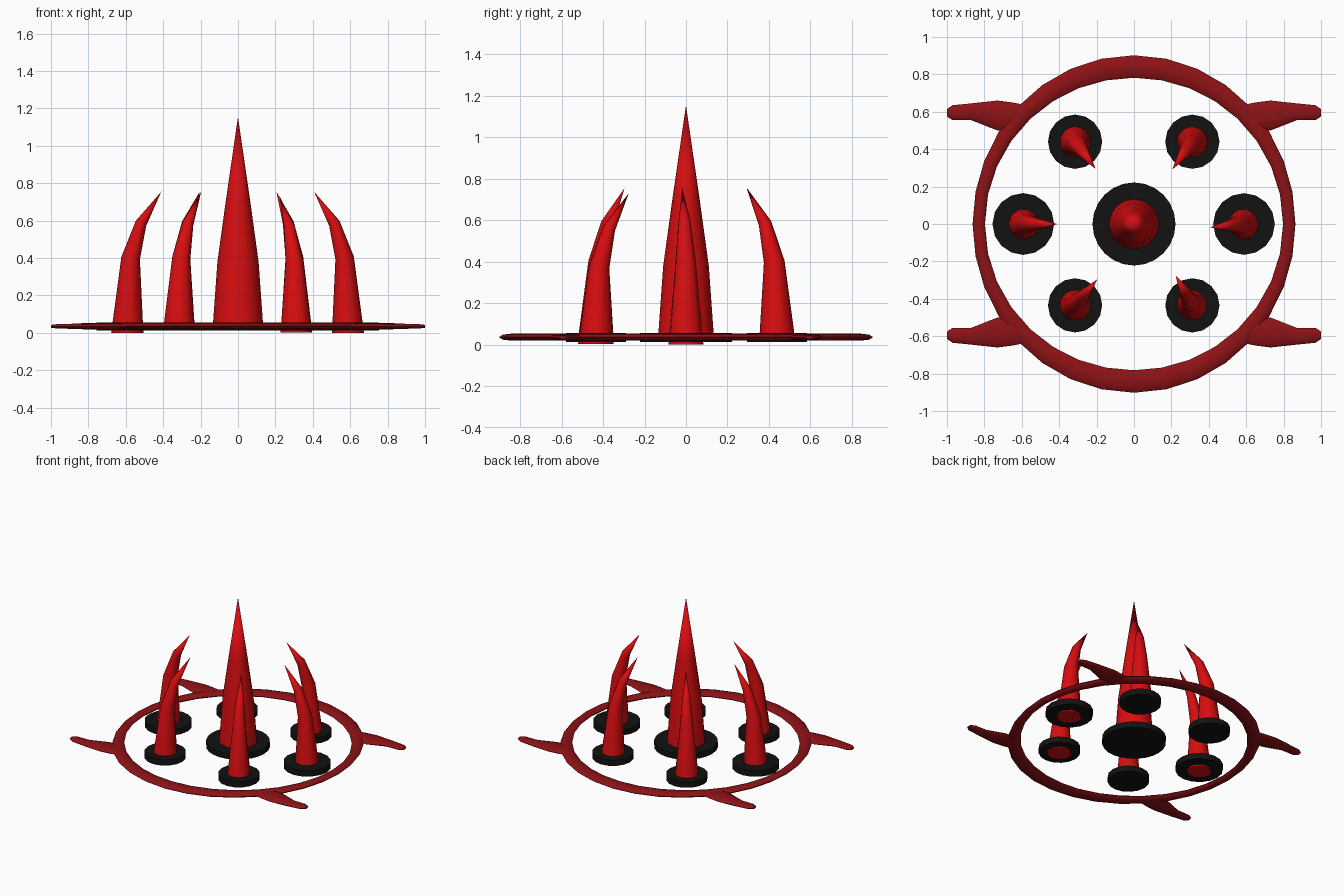
import bpy, bmesh, math
from mathutils import Vector

if "Cube" in bpy.data.objects:
    bpy.data.objects.remove(bpy.data.objects["Cube"])


def material(name, rgb):
    m = bpy.data.materials.new(name)
    m.diffuse_color = (*rgb, 1)
    m.use_nodes = True
    m.node_tree.nodes["Principled BSDF"].inputs["Base Color"].default_value = m.diffuse_color
    return m


BRIGHT = material("bright_red", (0.68, 0.004, 0.005))
DARK = material("dark_red", (0.27, 0.006, 0.008))
BLACK = material("black", (0.006, 0.006, 0.006))


def oval(centre, u, v, sides):
    """Closed loop of points around centre, spanned by half-axes u and v."""
    return [centre + u * math.cos(2 * math.pi * i / sides) + v * math.sin(2 * math.pi * i / sides)
            for i in range(sides)]


def loft(name, loops, mat, closed=False, angle=40):
    """Skin a row of point loops; the row is capped unless it closes on itself."""
    bm = bmesh.new()
    rows = [[bm.verts.new(p) for p in loop] for loop in loops]
    n = len(rows[0])
    pairs = list(zip(rows, rows[1:])) + ([(rows[-1], rows[0])] if closed else [])
    for a, b in pairs:
        for i in range(n):
            j = (i + 1) % n
            bm.faces.new((a[i], a[j], b[j], b[i]))
    if not closed:
        bm.faces.new(rows[0])
        bm.faces.new(rows[-1])
    bmesh.ops.remove_doubles(bm, verts=bm.verts, dist=0.0005)
    bmesh.ops.recalc_face_normals(bm, faces=bm.faces)
    me = bpy.data.meshes.new(name)
    bm.to_mesh(me)
    bm.free()
    me.materials.append(mat)
    ob = bpy.data.objects.new(name, me)
    bpy.context.collection.objects.link(ob)
    bpy.ops.object.select_all(action='DESELECT')
    ob.select_set(True)
    bpy.context.view_layer.objects.active = ob
    bpy.ops.object.shade_smooth_by_angle(angle=math.radians(angle))
    return ob


X, Y, Z = Vector((1, 0, 0)), Vector((0, 1, 0)), Vector((0, 0, 1))


def disc(name, x, y, radius, sides):
    loft(name, [oval(Vector((x, y, z)), X * radius, Y * radius, sides)
                for z in (0.012, 0.056)], BLACK)


# flat outer ring, wider at front and back than at the sides
loops = []
for i in range(32):
    a = 2 * math.pi * i / 32
    out = Vector((math.cos(a), math.sin(a), 0))
    s = math.sin(a) ** 2
    centre = Vector((0.83 * out.x, 0.842 * out.y, 0.036))
    loops.append(oval(centre, out * (0.033 + 0.027 * s), Z * 0.017, 8))
loft("outer_ring", loops, DARK, closed=True, angle=60)

# four horn arms pointing sideways from the ring: x, y, half width, half height
ARM = [(0.60, 0.59, 0.05, 0.012), (0.65, 0.575, 0.075, 0.017), (0.73, 0.58, 0.08, 0.017),
       (0.87, 0.60, 0.045, 0.015), (0.97, 0.595, 0.04, 0.012), (1.0, 0.595, 0.02, 0.008)]
for sx in (-1, 1):
    for sy in (-1, 1):
        loft("ring_horn", [oval(Vector((sx * x, sy * y, 0.035)), Y * w, Z * h, 10)
                           for x, y, w, h in ARM], DARK, angle=60)

# central spike on its base disc
disc("centre_base", 0, 0, 0.222, 24)
SPIKE = [(0.03, 0.135), (0.38, 0.11), (0.70, 0.066), (1.155, 0.0002)]
loft("centre_spike", [oval(Z * z, X * r, Y * r, 16) for z, r in SPIKE], BRIGHT)

# six curved claws leaning inward: lean, height, radius, tilt of the section
CLAW = [(0, 0, 0.086, 0), (0.018, 0.40, 0.05, 0.15), (0.073, 0.585, 0.031, 0.45),
        (0.182, 0.755, 0.0002, 0.5)]


def claw(x, y, direction, disc_radius, bottom, lower=0):
    disc("claw_base", x, y, disc_radius, 16)
    d = Vector((*direction, 0)).normalized()
    side = Z.cross(d)
    loops = []
    for lean, z, r, tilt in CLAW:
        centre = Vector((x, y, max(z - lower, bottom))) + d * lean
        loops.append(oval(centre, (d * math.cos(tilt) - Z * math.sin(tilt)) * r, side * r, 10))
    loft("claw", loops, BRIGHT, angle=60)


claw(-0.592, 0, (1, 0), 0.165, 0)
claw(0.588, 0, (-1, -0.1), 0.165, 0)
claw(-0.315, 0.44, (0.11, -0.145), 0.145, 0.03)
claw(0.312, 0.44, (-0.105, -0.145), 0.145, 0.03)
claw(-0.315, -0.435, (0.115, 0.135), 0.145, 0.03)
claw(0.312, -0.435, (-0.087, 0.155), 0.145, 0.003, 0.025)
